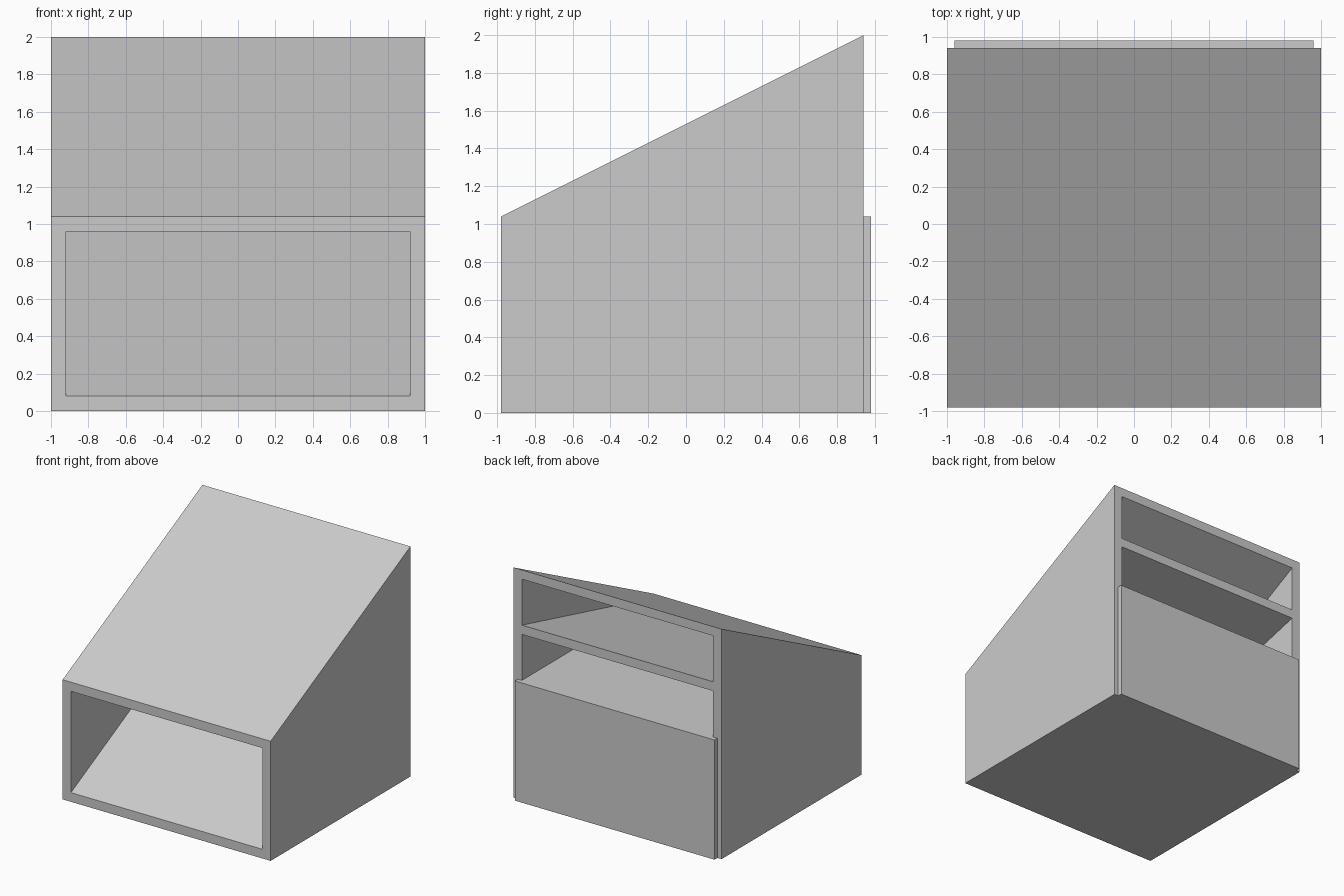
import bpy, bmesh

if "Cube" in bpy.data.objects:
    bpy.data.objects.remove(bpy.data.objects["Cube"])

FRONT, BACK = -0.98, 0.94      # y limits of the cabinet
T = 0.08                       # board thickness
H = 1.04                       # height of the front


def prism(name, profile, half_width):
    """Extrude a (y, z) profile symmetrically along x."""
    bm = bmesh.new()
    face = bm.faces.new([bm.verts.new((-half_width, y, z)) for y, z in profile])
    ext = bmesh.ops.extrude_face_region(bm, geom=[face])
    verts = [v for v in ext["geom"] if isinstance(v, bmesh.types.BMVert)]
    bmesh.ops.translate(bm, verts=verts, vec=(2 * half_width, 0, 0))
    bmesh.ops.recalc_face_normals(bm, faces=bm.faces)
    mesh = bpy.data.meshes.new(name)
    bm.to_mesh(mesh)
    bm.free()
    obj = bpy.data.objects.new(name, mesh)
    bpy.context.collection.objects.link(obj)
    return obj


def wedge(base, low_slope, high_base, high_slope):
    """Gap between two fanned boards, running out past the back."""
    t0 = (base - high_base) / (high_slope - low_slope)
    t1 = BACK - FRONT + 0.1
    return [(FRONT + t0, base + low_slope * t0),
            (FRONT + t1, base + low_slope * t1),
            (FRONT + t1, high_base + high_slope * t1)]


# Cabinet with sloping roof
cabinet = prism("cabinet", [(FRONT, 0), (BACK, 0), (BACK, 2.0), (FRONT, H)], 1.0)

# Openings: two rear slots, lower rear void and front bin with a ramp floor
openings = {
    "upper_slot": wedge(H, 0.25, H - T, 0.5),
    "lower_slot": wedge(H, 0.0, H - T, 0.25),
    "rear_void": wedge(T, 0.0, 0.0, 0.5),
    "front_bin": [(FRONT - 0.1, T - 0.05), (FRONT + 1.76, H - T),
                  (FRONT - 0.1, H - T)],
}
# keep the bin lip level with the ramp start at the front edge
openings["front_bin"] = [(FRONT - 0.1, T), (FRONT, T)] + openings["front_bin"][1:]

for name, profile in openings.items():
    cutter = prism(name, profile, 1.0 - T)
    cutter.hide_render = True
    mod = cabinet.modifiers.new(name, "BOOLEAN")
    mod.operation = "DIFFERENCE"
    mod.solver = "EXACT"
    mod.object = cutter
    bpy.context.view_layer.objects.active = cabinet
    bpy.ops.object.modifier_apply(modifier=name)
    bpy.data.objects.remove(cutter)

# Panel closing the lower back
prism("back_panel", [(BACK, 0), (0.98, 0), (0.98, H), (BACK, H)], 0.96)
